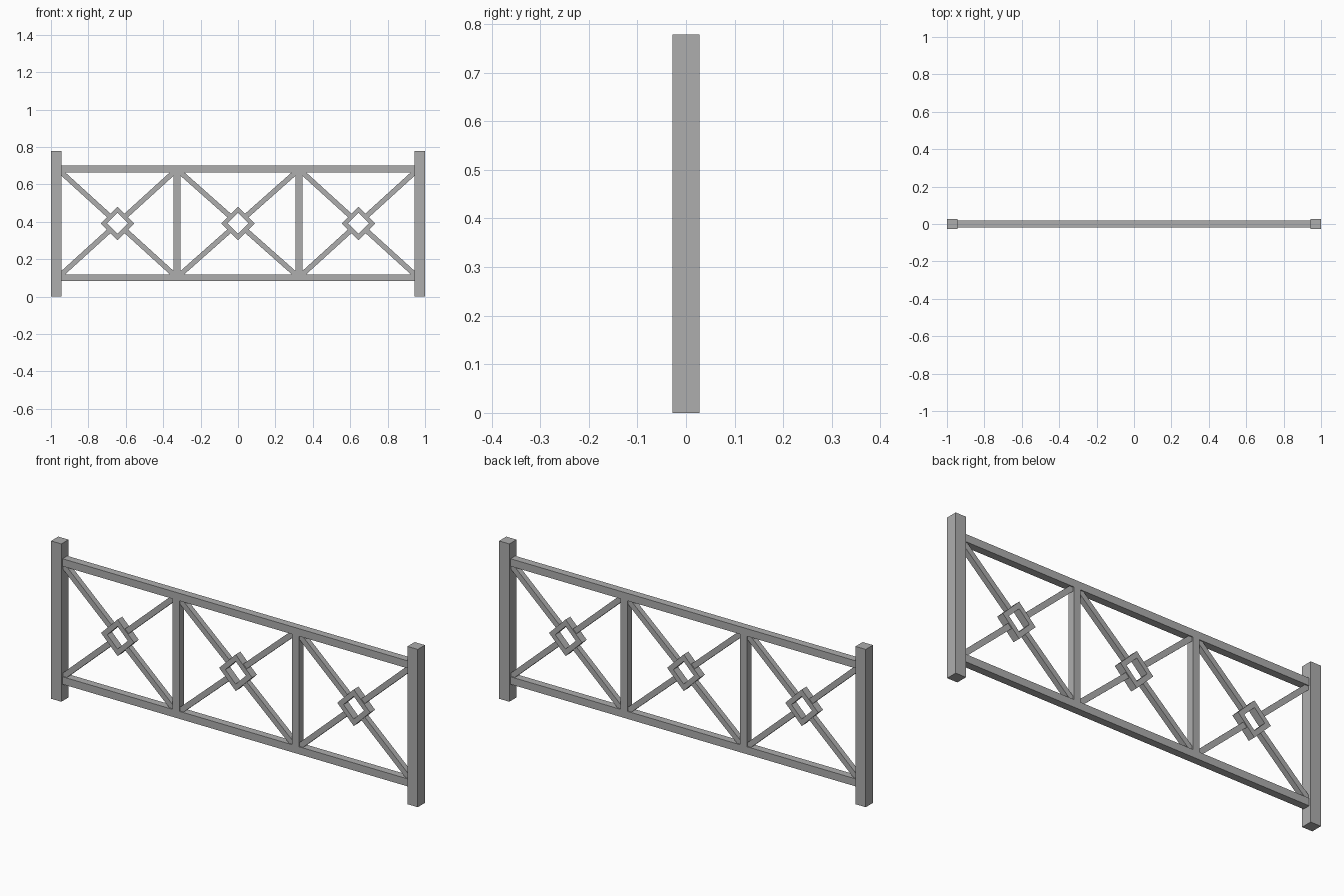
import bpy
import math

cube = bpy.data.objects.get("Cube")
if cube:
    bpy.data.objects.remove(cube, do_unlink=True)

grey = bpy.data.materials.new("plain_grey")
grey.use_nodes = True
GREY = (0.42, 0.42, 0.42, 1)
grey.diffuse_color = GREY
grey.node_tree.nodes["Principled BSDF"].inputs["Base Color"].default_value = GREY

POST, HEIGHT = 0.056, 0.778
BAR = 0.037                      # rails and uprights
RAIL_LOW, RAIL_HIGH = 0.101, 0.683
UPRIGHT_X = 0.326
MID_Z = (RAIL_LOW + RAIL_HIGH) / 2
BRACE = 0.027
DIAMOND, DIAMOND_HOLE, DIAMOND_DEPTH = 0.09, 0.056, 0.037


def box(name, centre, size, tilt=0):
    bpy.ops.mesh.primitive_cube_add(size=1, location=centre, rotation=(0, tilt, 0))
    ob = bpy.context.object
    ob.name = name
    ob.scale = size
    ob.data.materials.append(grey)
    return ob


def diamond(name, x):
    """Open four-sided frame standing on its corner."""
    verts, faces = [], []
    for i in range(4):
        a = i * math.pi / 2
        for r in (DIAMOND, DIAMOND_HOLE):
            for y in (-DIAMOND_DEPTH / 2, DIAMOND_DEPTH / 2):
                verts.append((r * math.cos(a), y, r * math.sin(a)))
        p, q = i * 4, (i + 1) % 4 * 4
        for j, k in ((0, 1), (1, 3), (3, 2), (2, 0)):
            faces.append((p + j, p + k, q + k, q + j))
    mesh = bpy.data.meshes.new(name)
    mesh.from_pydata(verts, [], faces)
    mesh.materials.append(grey)
    ob = bpy.data.objects.new(name, mesh)
    ob.location = (x, 0, MID_Z)
    bpy.context.collection.objects.link(ob)


# End posts and inner uprights
for side, s in (("left", 1), ("right", -1)):
    box(side + "_post", (s * (1 - POST / 2), 0, HEIGHT / 2), (POST, POST, HEIGHT))
    box(side + "_upright", (s * UPRIGHT_X, 0, MID_Z),
        (BAR, BAR, RAIL_HIGH - RAIL_LOW - BAR))

# Long rails
for name, z in (("bottom_rail", RAIL_LOW), ("top_rail", RAIL_HIGH)):
    box(name, (0, 0, z), (2 - 2 * POST, BAR, BAR))

# Crossed braces meeting a diamond in each panel
edge, inner = 1 - POST, UPRIGHT_X + BAR / 2
side_half = (edge - inner) / 2
panels = (("right", -(edge + inner) / 2, side_half),
          ("middle", 0, UPRIGHT_X - BAR / 2),
          ("left", (edge + inner) / 2, side_half))
half_h = (RAIL_HIGH - RAIL_LOW - BAR) / 2
for panel, x, half_w in panels:
    diamond(panel + "_diamond", x)
    angle = math.atan2(half_h, half_w)
    reach = math.hypot(half_w, half_h)
    start = (DIAMOND + DIAMOND_HOLE) / 2 * math.sqrt(0.5)   # inside the frame wall
    mid = (start + reach) / 2
    for sx, across in ((1, "left"), (-1, "right")):
        for sz, level in ((1, "upper"), (-1, "lower")):
            box(f"{panel}_brace_{level}_{across}",
                (x + sx * mid * math.cos(angle), 0, MID_Z + sz * mid * math.sin(angle)),
                (reach - start, BRACE, BRACE), -sx * sz * angle)
